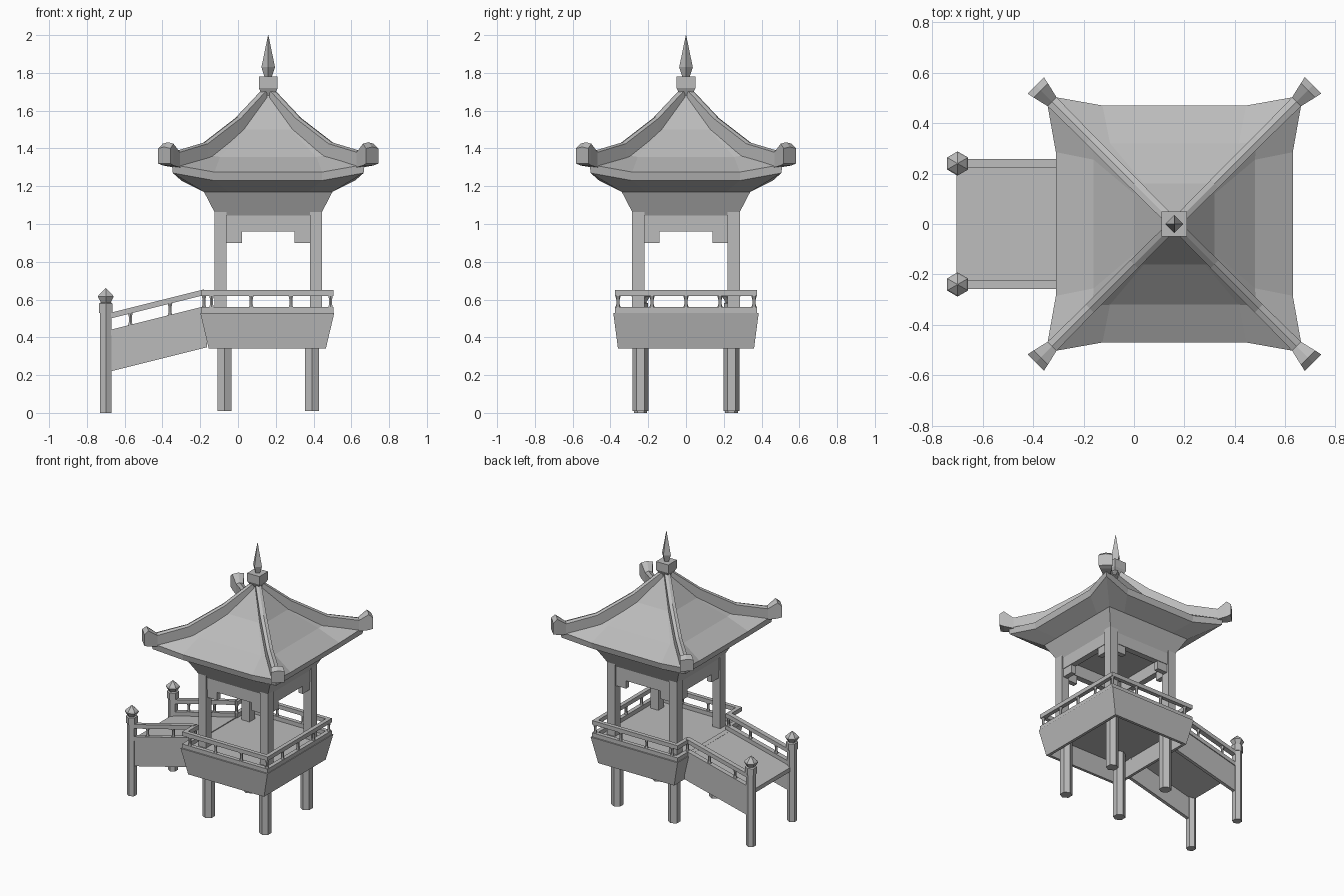
import bpy, bmesh, math
from mathutils import Vector

if "Cube" in bpy.data.objects:
    bpy.data.objects.remove(bpy.data.objects["Cube"], do_unlink=True)

stone = bpy.data.materials.new("light grey")
stone.use_nodes = True
stone.diffuse_color = (0.5, 0.5, 0.5, 1)
stone.node_tree.nodes["Principled BSDF"].inputs["Base Color"].default_value = (0.5, 0.5, 0.5, 1)

CX = 0.16       # pavilion axis
SIGNS = (-1, 1)


def loft(name, rings, close=True):
    """Skin a list of equal-length point rings, capping both ends."""
    bm = bmesh.new()
    rows = [[bm.verts.new(p) for p in ring] for ring in rings]
    n = len(rows[0])
    for a, b in zip(rows, rows[1:]):
        for i in range(n):
            j = (i + 1) % n
            bm.faces.new((a[i], a[j], b[j], b[i]))
    if close:
        bm.faces.new(rows[0][::-1])
        bm.faces.new(rows[-1])
    bmesh.ops.recalc_face_normals(bm, faces=bm.faces)
    mesh = bpy.data.meshes.new(name)
    bm.to_mesh(mesh)
    bm.free()
    mesh.materials.append(stone)
    obj = bpy.data.objects.new(name, mesh)
    bpy.context.collection.objects.link(obj)
    return obj


def rect(cx, cy, hx, hy, z):
    return [(cx + sx * hx, cy + sy * hy, z)
            for sx, sy in ((-1, -1), (1, -1), (1, 1), (-1, 1))]


def box(name, x0, x1, y0, y1, z0, z1):
    cx, cy, hx, hy = (x0 + x1) / 2, (y0 + y1) / 2, (x1 - x0) / 2, (y1 - y0) / 2
    return loft(name, [rect(cx, cy, hx, hy, z) for z in (z0, z1)])


def turned(name, x, y, profile, sides=6):
    """Faceted post from (radius, height) pairs, one corner facing front."""
    def ring(r, z):
        return [(x + r * math.sin(math.tau * i / sides),
                 y - r * math.cos(math.tau * i / sides), z) for i in range(sides)]
    return loft(name, [ring(r, z) for r, z in profile])


def slope(x):
    return 0.25 * (x + 0.195)


def sloped(name, x0, x1, y0, y1, z0, z1):
    """Bar following the ramp; z0 and z1 are heights at the deck end."""
    return loft(name, [[(x, y0, z0 + slope(x)), (x, y1, z0 + slope(x)),
                        (x, y1, z1 + slope(x)), (x, y0, z1 + slope(x))] for x in (x0, x1)])


def baluster(x, y, z=0.555):
    turned("baluster", x, y, [(0.015, z), (0.009, z + 0.02),
                              (0.009, z + 0.045), (0.015, z + 0.07)])


# Roof: lofted square rings whose corners sweep up and out
def roof_ring(corner, zc, mid, zm, length):
    pts = []
    for k in range(4):
        c, s = round(math.cos(k * math.pi / 2)), round(math.sin(k * math.pi / 2))
        for u, v, z in ((-corner, -corner, zc), (-length, -mid, zm), (length, -mid, zm)):
            pts.append((CX + c * u - s * v, s * u + c * v, z))
    return pts


loft("roof", [roof_ring(*r) for r in (
    (0.02, 1.69, 0.02, 1.69, 0.01), (0.16, 1.50, 0.16, 1.50, 0.12),
    (0.325, 1.365, 0.32, 1.355, 0.255), (0.51, 1.315, 0.47, 1.275, 0.285),
    (0.505, 1.27, 0.46, 1.23, 0.285), (0.34, 1.17, 0.34, 1.17, 0.21),
    (0.275, 1.045, 0.275, 1.045, 0.17))])

# Hip ridges: (distance, half width, bottom, top) along each diagonal
ridge = ((0.02, 0.02, 1.65, 1.71), (0.16, 0.022, 1.48, 1.56), (0.335, 0.022, 1.34, 1.425),
         (0.485, 0.025, 1.30, 1.38), (0.53, 0.04, 1.31, 1.425), (0.55, 0.046, 1.32, 1.40))
for sx in SIGNS:
    for sy in SIGNS:
        side = Vector((-sy, sx, 0)) / math.sqrt(2)
        rings = []
        for d, w, z0, z1 in ridge:
            at = Vector((CX + sx * d, sy * d, 0))
            rings.append([at + side * u + Vector((0, 0, z)) for u, z in
                          ((-w, z0), (w, z0), (w, z1), (0, z1 + 0.008), (-w, z1))])
        loft("hip_ridge", rings)

# Finial
loft("finial_block", [rect(CX, 0, h, h, z) for h, z in
                      ((0.03, 1.68), (0.05, 1.72), (0.05, 1.78))])
turned("finial_spike", CX, 0, [(0.018, 1.775), (0.036, 1.83), (0.001, 2.0)], 4)

# Columns and legs
for sx in SIGNS:
    for sy in SIGNS:
        x, y = CX + sx * 0.253, sy * 0.253
        box("column", x - 0.032, x + 0.032, y - 0.032, y + 0.032, 0.52, 1.075)
        turned("leg", CX + sx * 0.232, sy * 0.24, [(0.042, 0.01), (0.042, 0.51)])

# Tie beams with brackets under their ends
for s in SIGNS:
    y, x = s * 0.253, CX + s * 0.253
    box("cross_beam", CX - 0.225, CX + 0.225, y - 0.022, y + 0.022, 0.96, 1.06)
    box("side_beam", x - 0.022, x + 0.022, -0.225, 0.225, 0.96, 1.06)
    for t in SIGNS:
        a, b = sorted((t * 0.225, t * 0.14))
        box("beam_bracket", CX + a, CX + b, y - 0.018, y + 0.018, 0.90, 0.96)
        box("beam_bracket", x - 0.018, x + 0.018, a, b, 0.90, 0.96)

# Deck: hollow flared skirt with a floor
DX = 0.155
loft("deck", [rect(DX, 0, hx, hy, z) for hx, hy, z in (
    (0.325, 0.355, 0.50), (0.29, 0.34, 0.34), (0.31, 0.36, 0.34), (0.355, 0.385, 0.53))])

# Deck railing, open towards the ramp
for name, z0, z1 in (("bottom_rail", 0.53, 0.56), ("top_rail", 0.62, 0.65)):
    for s in SIGNS:
        a, b = sorted((s * 0.345, s * 0.375))
        box(name, -0.195, 0.505, a, b, z0, z1)
        a, b = sorted((s * 0.225, s * 0.345))
        box(name, -0.195, -0.165, a, b, z0, z1)
    box(name, 0.475, 0.505, -0.345, 0.345, z0, z1)
for s in SIGNS:
    for i in range(4):
        baluster(-0.14 + 0.21 * i, s * 0.36)
    baluster(-0.18, s * 0.24)
for y in (-0.18, 0, 0.18):
    baluster(0.49, y)

# Ramp: floor, side panels, railings and end posts
sloped("ramp_floor", -0.705, -0.17, -0.24, 0.24, 0.50, 0.53)
for s in SIGNS:
    y = s * 0.24
    sloped("ramp_panel", -0.70, -0.165, y - 0.012, y + 0.012, 0.34, 0.535)
    sloped("ramp_bottom_rail", -0.70, -0.18, y - 0.018, y + 0.018, 0.53, 0.56)
    sloped("ramp_top_rail", -0.70, -0.18, y - 0.018, y + 0.018, 0.62, 0.65)
    for x in (-0.57, -0.36):
        baluster(x, y, 0.555 + slope(x))
    turned("ramp_post", -0.70, y, [(0.034, 0), (0.034, 0.53), (0.04, 0.53), (0.04, 0.58),
                                   (0.03, 0.585), (0.048, 0.615), (0.042, 0.625), (0.002, 0.66)])
